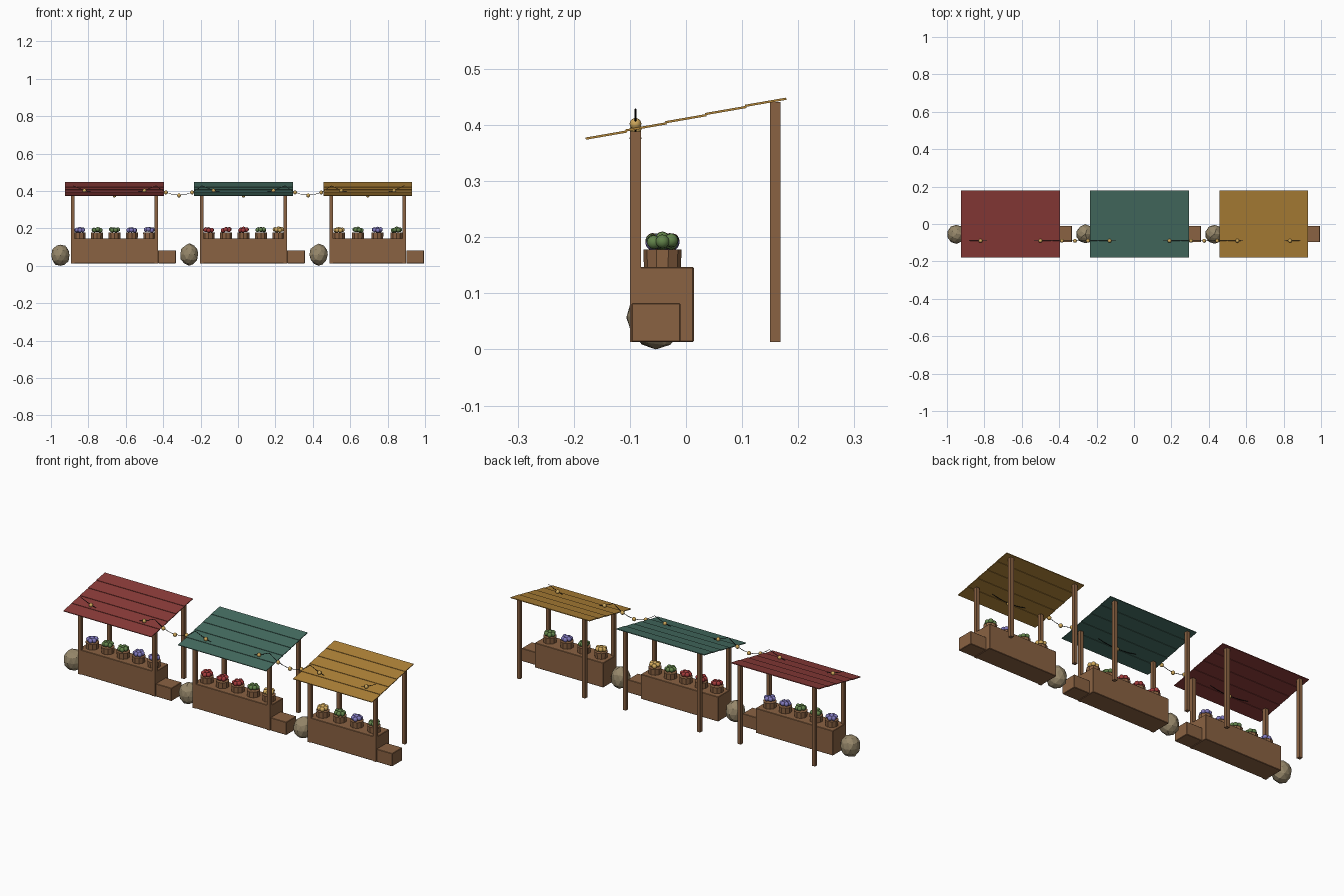
import bpy, bmesh, math, random
from mathutils import Matrix, Vector

random.seed(4)
cube = bpy.data.objects.get("Cube")
if cube:
    bpy.data.objects.remove(cube, do_unlink=True)


def material(name, hex_colour):
    channels = [int(hex_colour[i:i + 2], 16) / 255 for i in (0, 2, 4)]
    rgba = [c / 12.92 if c < 0.04 else ((c + 0.055) / 1.055) ** 2.4 for c in channels] + [1]
    mat = bpy.data.materials.new(name)
    mat.use_nodes = True
    mat.diffuse_color = rgba
    mat.node_tree.nodes["Principled BSDF"].inputs["Base Color"].default_value = rgba
    return mat


wood = material("brown wood", "8A6242")
sackcloth = material("sackcloth", "96876A")
roof_red = material("roof red", "8C3C39")
roof_teal = material("roof teal", "466E62")
roof_gold = material("roof gold", "B08338")
purple = material("purple flower", "8078BC")
green = material("leaf green", "62834A")
red = material("red flower", "A33A3A")
gold = material("warm gold", "D0A95C")
black = material("wire black", "161616")


def finish(name, bm, mat, smooth=False):
    bmesh.ops.recalc_face_normals(bm, faces=bm.faces)
    mesh = bpy.data.meshes.new(name)
    bm.to_mesh(mesh)
    bm.free()
    mesh.materials.append(mat)
    for poly in mesh.polygons:
        poly.use_smooth = smooth
    obj = bpy.data.objects.new(name, mesh)
    bpy.context.collection.objects.link(obj)
    return obj


def add_box(bm, low, high):
    low, high = Vector(low), Vector(high)
    matrix = Matrix.Translation((low + high) / 2) @ Matrix.Diagonal((*(high - low), 1))
    bmesh.ops.create_cube(bm, size=1, matrix=matrix)


def box(name, low, high, mat, bevel=0):
    bm = bmesh.new()
    add_box(bm, low, high)
    if bevel:
        bmesh.ops.bevel(bm, geom=bm.edges[:], offset=bevel, segments=1, affect='EDGES')
    return finish(name, bm, mat)


def roof(name, x0, x1, mat):
    # Five sloping boards, each lapped over the one in front
    bm = bmesh.new()
    for i in range(5):
        centre = Vector(((x0 + x1) / 2, -0.142 + i * 0.071, 0.382 + i * 0.0146))
        matrix = (Matrix.Translation(centre) @ Matrix.Rotation(0.172, 4, 'X')
                  @ Matrix.Diagonal((x1 - x0, 0.0745, 0.004, 1)))
        bmesh.ops.create_cube(bm, size=1, matrix=matrix)
    finish(name, bm, mat)


def flower_pot(name, x, mat):
    y = -0.042
    bm = bmesh.new()
    bmesh.ops.create_cone(bm, cap_ends=True, segments=10, radius1=0.033, radius2=0.034,
                          depth=0.032, matrix=Matrix.Translation((x, y, 0.162)))
    finish(name + "_pot", bm, wood)
    # Cluster of blooms: a ring with one in the middle
    bm = bmesh.new()
    turn = random.random() * math.tau
    for k in range(7):
        angle = turn + k * math.tau / 6
        reach = 0.018 if k < 6 else 0
        pos = (x + reach * math.cos(angle), y + reach * math.sin(angle),
               0.189 + random.random() * 0.006 + (0.003 if k == 6 else 0))
        bmesh.ops.create_icosphere(bm, subdivisions=2, radius=0.0125,
                                   matrix=Matrix.Translation(pos))
    finish(name + "_blooms", bm, mat, True)


def sack(name, x):
    bm = bmesh.new()
    bmesh.ops.create_icosphere(bm, subdivisions=2, radius=1)
    for v in bm.verts:
        v.co *= random.uniform(0.95, 1.04)
        v.co = Vector((x + v.co.x * 0.05, -0.054 + v.co.y * 0.051, 0.06 + v.co.z * 0.058))
    lowest = min(v.co.z for v in bm.verts)
    bmesh.ops.translate(bm, verts=bm.verts, vec=(0, 0, -lowest))
    finish(name, bm, sackcloth)


def light_string(name, x0, x1, spread):
    # Sagging wire with three round bulbs
    middle, half = (x0 + x1) / 2, (x1 - x0) / 2

    def point(t):
        return Vector((middle + t * half, -0.09, 0.378 + 0.05 * t * t))

    curve = bpy.data.curves.new(name + "_wire", 'CURVE')
    curve.dimensions = '3D'
    curve.bevel_depth = 0.0014
    curve.bevel_resolution = 1
    spline = curve.splines.new('POLY')
    spline.points.add(12)
    for i, p in enumerate(spline.points):
        p.co = (*point(i / 6 - 1), 1)
    curve.materials.append(black)
    bpy.context.collection.objects.link(bpy.data.objects.new(name + "_wire", curve))
    bm = bmesh.new()
    for t in (-spread, 0, spread):
        bmesh.ops.create_uvsphere(bm, u_segments=10, v_segments=8, radius=0.0105,
                                  matrix=Matrix.Translation(point(t) - Vector((0, 0, 0.002))))
    finish(name + "_bulbs", bm, gold, True)


def stall(name, x0, x1, roof_mat, flowers):
    box(name + "_counter", (x0, -0.098, 0.013), (x1, 0.014, 0.147), wood, 0.002)
    box(name + "_crate", (x1 + 0.001, -0.097, 0.013), (x1 + 0.096, -0.01, 0.083), wood, 0.002)
    sack(name + "_sack", x0 - 0.057)
    # Two short front posts and two tall back posts
    for side, px in (("right", x0 + 0.0095), ("left", x1 - 0.0095)):
        for place, py, top in (("front", -0.09, 0.388), ("back", 0.159, 0.441)):
            box(f"{name}_{place}_{side}_post", (px - 0.0095, py - 0.0095, 0.013),
                (px + 0.0095, py + 0.0095, top), wood)
    roof(name + "_roof", x0 - 0.032, x1 + 0.032, roof_mat)
    step = (x1 - x0) / len(flowers)
    for i, mat in enumerate(flowers):
        flower_pot(f"{name}_plant_{i + 1}", x0 + step * (i + 0.5), mat)
    light_string(name + "_lights", x0 + 0.01, x1 - 0.01, 0.72)


stalls = (
    ("red_stall", -0.893, -0.428, roof_red, (purple, green, green, purple, purple)),
    ("teal_stall", -0.203, 0.262, roof_teal, (red, red, red, green, gold)),
    ("gold_stall", 0.488, 0.899, roof_gold, (gold, green, purple, green)),
)
for spec in stalls:
    stall(*spec)

# Light strings joining neighbouring stalls
for a, b in zip(stalls, stalls[1:]):
    light_string(a[0] + "_link", a[2] - 0.01, b[1] + 0.01, 0.57)
